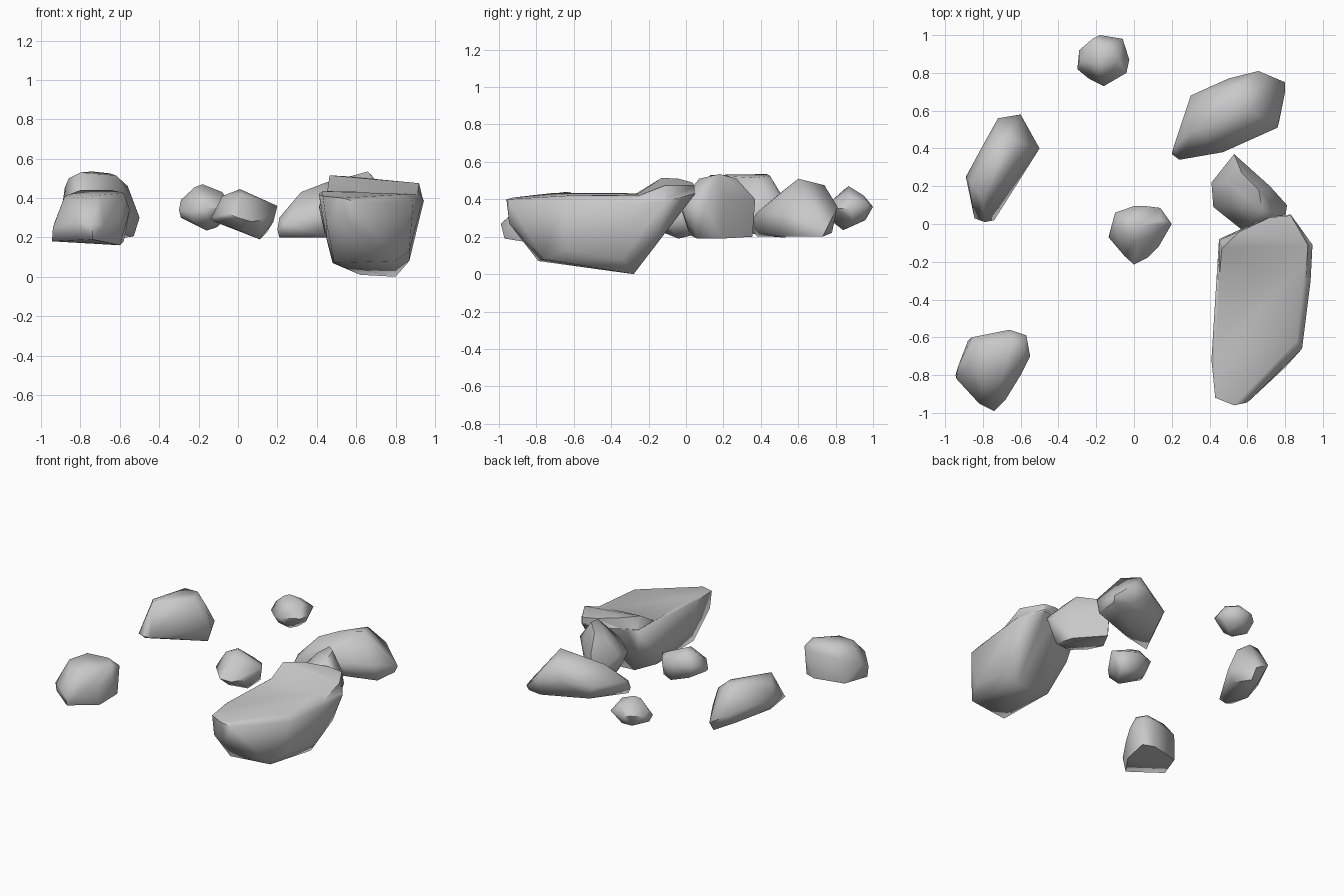
import bpy, bmesh, math

stone = bpy.data.materials.new("stone grey")
stone.diffuse_color = (0.58, 0.58, 0.58, 1)


def shade(ob):
    ob.data.shade_smooth()
    ob.data.set_sharp_from_angle(angle=math.radians(65))


# A boulder: the hull round a belt outline, a crown on top and a base below
def rock(name, belt, crown, base):
    bm = bmesh.new()
    for p in belt + crown + base:
        bm.verts.new(p)
    res = bmesh.ops.convex_hull(bm, input=bm.verts[:])
    loose = {e for e in res["geom_interior"] + res["geom_unused"]
             if isinstance(e, bmesh.types.BMVert)}
    bmesh.ops.delete(bm, geom=list(loose), context='VERTS')
    bmesh.ops.recalc_face_normals(bm, faces=bm.faces[:])
    me = bpy.data.meshes.new(name)
    bm.to_mesh(me)
    bm.free()
    me.materials.append(stone)
    ob = bpy.data.objects.new(name, me)
    bpy.context.collection.objects.link(ob)
    shade(ob)
    return ob


# Large slab with a raised lip at its back end
slab = rock("large_slab",
            [(.53, -.96, .40), (.43, -.92, .41), (.41, -.72, .42), (.45, -.08, .43),
             (.56, -.03, .43), (.72, .04, .42), (.83, .05, .43), (.945, -.11, .39),
             (.935, -.3, .38), (.89, -.66, .38), (.6, -.945, .38)],
            [(.43, -.7, .435), (.86, -.62, .42), (.9, -.28, .42), (.46, -.25, .43)],
            [(.62, -.28, .01), (.80, -.28, 0), (.87, -.34, .08), (.48, -.34, .07),
             (.49, -.79, .07), (.8, -.76, .08), (.87, -.64, .13), (.45, -.925, .27),
             (.56, -.945, .27), (.45, -.7, .19), (.45, -.35, .19), (.89, -.15, .2),
             (.49, -.13, .22)])
lip = rock("slab_lip",
           [(.452, -.085, .42), (.56, -.032, .42), (.72, .035, .41), (.83, .045, .42),
            (.94, -.11, .39), (.91, -.3, .40), (.45, -.3, .41)],
           [(.465, -.13, .515), (.56, -.04, .51), (.72, .035, .49), (.83, .045, .475),
            (.92, -.11, .475)],
           [(.7, -.15, .34)])
mod = slab.modifiers.new("join lip", 'BOOLEAN')
mod.operation = 'UNION'
mod.object = lip
bpy.context.view_layer.objects.active = slab
bpy.ops.object.modifier_apply(modifier=mod.name)
bpy.data.objects.remove(lip)
shade(slab)

# Wedge stone leaning on the slab
rock("wedge_stone",
     [(.53, .37, .40), (.41, .22, .36), (.42, .09, .34), (.57, -.03, .36),
      (.72, -.03, .38), (.80, .03, .38), (.81, .10, .36), (.72, .20, .40)],
     [(.57, .27, .51), (.66, .18, .535), (.68, .07, .51), (.5, .22, .46)],
     [(.53, .355, .20), (.44, .2, .22), (.47, .07, .24), (.6, .02, .21),
      (.74, .06, .19), (.7, .19, .19)])

# Long stone at back right
rock("back_right_stone",
     [(.20, .37, .24), (.24, .34, .27), (.47, .38, .33), (.76, .51, .33),
      (.80, .70, .26), (.80, .75, .24), (.66, .81, .36), (.50, .77, .36),
      (.30, .68, .33), (.21, .41, .30)],
     [(.32, .50, .43), (.45, .57, .48), (.62, .60, .51), (.56, .74, .475)],
     [(.21, .38, .20), (.40, .40, .22), (.77, .55, .20), (.79, .73, .20),
      (.66, .78, .22), (.34, .66, .23)])

# Domed stone at left
rock("left_stone",
     [(-.79, .01, .32), (-.845, .03, .32), (-.89, .25, .38), (-.82, .38, .38),
      (-.72, .56, .34), (-.6, .58, .27), (-.5, .40, .30), (-.74, .02, .32)],
     [(-.88, .23, .45), (-.86, .22, .50), (-.80, .13, .53), (-.74, .43, .535),
      (-.62, .36, .515), (-.65, .45, .525), (-.56, .42, .46)],
     [(-.79, .03, .30), (-.84, .2, .29), (-.72, .45, .25), (-.6, .53, .195),
      (-.53, .40, .205), (-.66, .2, .28)])

# Blocky stone at front left
rock("front_left_stone",
     [(-.74, -.99, .27), (-.82, -.95, .28), (-.94, -.82, .25), (-.93, -.75, .28),
      (-.86, -.60, .36), (-.66, -.56, .38), (-.57, -.59, .39), (-.55, -.70, .34),
      (-.60, -.80, .30), (-.68, -.93, .26)],
     [(-.88, -.74, .41), (-.8, -.64, .44), (-.64, -.62, .44), (-.58, -.67, .425),
      (-.7, -.82, .415), (-.8, -.84, .40)],
     [(-.74, -.97, .19), (-.945, -.8, .18), (-.88, -.62, .18), (-.66, -.57, .18),
      (-.58, -.60, .18), (-.6, -.78, .16)])

# Small stone in the middle
rock("middle_stone",
     [(0, -.215, .30), (-.05, -.17, .32), (-.135, -.07, .30), (-.10, .06, .36),
      (0, .095, .36), (.06, .095, .36), (.14, .085, .34), (.20, 0, .36),
      (.13, -.12, .29), (.07, -.18, .28)],
     [(-.08, -.03, .41), (-.02, .03, .43), (.01, -.01, .445), (.02, -.09, .42),
      (.14, .02, .38)],
     [(.11, -.04, .19), (.15, .05, .23), (.18, .01, .28), (.02, -.14, .23),
      (-.12, -.07, .28), (-.06, .05, .26), (.07, .08, .22)])

# Small stone at the back
rock("back_stone",
     [(-.16, .73, .35), (-.24, .77, .33), (-.30, .82, .34), (-.29, .92, .36),
      (-.22, .98, .37), (-.18, 1.0, .36), (-.06, .98, .37), (-.025, .87, .35),
      (-.04, .80, .35)],
     [(-.29, .86, .39), (-.22, .85, .455), (-.18, .87, .47), (-.08, .87, .43),
      (-.14, .95, .42)],
     [(-.29, .85, .30), (-.16, .84, .235), (-.11, .87, .25), (-.14, .96, .29),
      (-.06, .89, .29), (-.21, .94, .28), (-.22, .79, .28), (-.15, .77, .29)])
